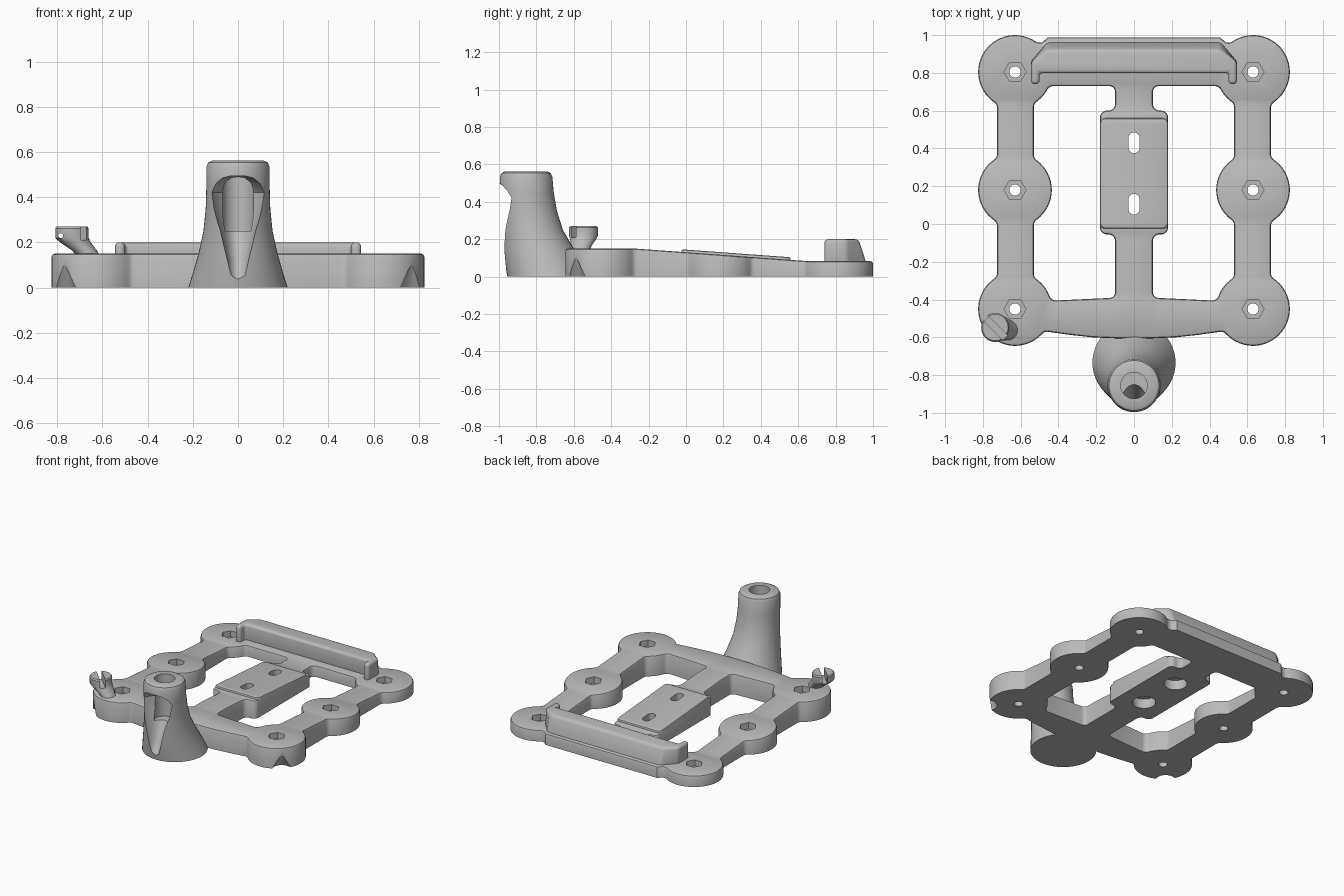
import bpy, bmesh, math
from math import sqrt, pi, cos, sin, atan2
from mathutils import Vector

cube = bpy.data.objects.get("Cube")
if cube:
    bpy.data.objects.remove(cube)

grey = bpy.data.materials.new("plain_grey")
grey.use_nodes = True
grey.diffuse_color = (0.5, 0.5, 0.5, 1)
grey.node_tree.nodes["Principled BSDF"].inputs["Base Color"].default_value = (0.5, 0.5, 0.5, 1)

SLOPE_START, SLOPE_END, HIGH, LOW = -0.27, 0.65, 0.15, 0.083
LOBE_X, LOBE_R = 0.63, 0.195
LOBE_YS = (-0.45, 0.18, 0.805)


def height(y):
    t = min(max((y - SLOPE_START) / (SLOPE_END - SLOPE_START), 0), 1)
    return HIGH + (LOW - HIGH) * t


def arc(c, r, a0, a1, n):
    return [(c[0] + r * cos(a0 + (a1 - a0) * i / n), c[1] + r * sin(a0 + (a1 - a0) * i / n), 0)
            for i in range(n + 1)]


def lobe(cy, first, second, ccw):
    """Round lobe joined by small fillets to the two bar edges (along, normal, offset)."""
    c, parts, r = Vector((LOBE_X, cy)), [], 0.035
    for u, n, d in (first, second):
        u, n = Vector(u), Vector(n)
        f = c + n * (d + r) + u * sqrt((LOBE_R + r) ** 2 - (d + r) ** 2)
        a0, back = atan2(-n.y, -n.x), c - f
        a1 = atan2(back.y, back.x)
        a1 = a0 + (a1 - a0 + pi) % (2 * pi) - pi
        parts.append((arc(f, r, a0, a1, 4), atan2(-back.y, -back.x)))
    (in_pts, a), (out_pts, b) = parts
    sweep = (b - a) % (2 * pi) if ccw else -((a - b) % (2 * pi))
    middle = arc(c, LOBE_R, a, a + sweep, max(8, int(abs(sweep) * 9)))
    return in_pts + middle[1:-1] + out_pts[::-1]


def rounded(items):
    """Replace each corner that has a radius by an arc."""
    out = []
    for i, (x, y, r) in enumerate(items):
        p = Vector((x, y))
        if not r:
            out.append(p)
            continue
        a = (Vector(items[i - 1][:2]) - p).normalized()
        b = (Vector(items[(i + 1) % len(items)][:2]) - p).normalized()
        half = a.angle(b) / 2
        a, b = p + a * r / math.tan(half), p + b * r / math.tan(half)
        mid = p + ((a + b) / 2 - p).normalized() * r / sin(half)
        s, e = atan2(*(a - mid).yx), atan2(*(b - mid).yx)
        e = s + (e - s + pi) % (2 * pi) - pi
        out += [Vector(q[:2]) for q in arc(mid, r, s, e, 5)]
    return out


def mirrored(pts):
    return [Vector((-p.x, p.y)) for p in reversed(pts)]


def finish(name, bm):
    bmesh.ops.recalc_face_normals(bm, faces=bm.faces)
    mesh = bpy.data.meshes.new(name)
    bm.to_mesh(mesh)
    bm.free()
    ob = bpy.data.objects.new(name, mesh)
    bpy.context.collection.objects.link(ob)
    mesh.materials.append(grey)
    return ob


def prism(name, loops, lift=0.0, base=0.0, b=0.014):
    """Plate with a sloping top and a rounded upper edge."""
    bm, rims = bmesh.new(), ([], [])
    for pts, sign in loops:
        n, rings = len(pts), []
        for off, z in ((0, base), (0, 1 - b), (b * 0.3, 1 - b * 0.3), (b, 1)):
            ring = []
            for i, p in enumerate(pts):
                t = (p - pts[i - 1]).normalized() + (pts[(i + 1) % n] - p).normalized()
                t.normalize()
                q = p + Vector((-t.y, t.x)) * off * sign
                ring.append(bm.verts.new((q.x, q.y, z)))
            rings.append(ring)
        for lo, hi in zip(rings, rings[1:]):
            for i in range(n):
                bm.faces.new((lo[i - 1], lo[i], hi[i], hi[i - 1]))
        for rim, ring in zip(rims, (rings[0], rings[-1])):
            rim += [bm.edges.get((ring[i - 1], ring[i])) for i in range(n)]
    for rim in rims:
        bmesh.ops.triangle_fill(bm, use_beauty=True, edges=rim)
    for y in (SLOPE_START, SLOPE_END):
        bmesh.ops.bisect_plane(bm, geom=bm.verts[:] + bm.edges[:] + bm.faces[:],
                               plane_co=(0, y, 0), plane_no=(0, 1, 0))
    for v in bm.verts:
        if v.co.z > 0.5:
            v.co.z += height(v.co.y) + lift - 1
    return finish(name, bm)


def loft(name, rings, n=48):
    """Skin through ellipses (x, y, z, rx, ry), closed at both ends."""
    bm = bmesh.new()
    rows = [[bm.verts.new((x + rx * cos(2 * pi * i / n), y + ry * sin(2 * pi * i / n), z))
             for i in range(n)] for x, y, z, rx, ry in rings]
    for lo, hi in zip(rows, rows[1:]):
        for i in range(n):
            bm.faces.new((lo[i - 1], lo[i], hi[i], hi[i - 1]))
    bm.faces.new(rows[0])
    bm.faces.new(rows[-1])
    return finish(name, bm)


def cylinder(x, y, z0, z1, r0, r1=None, n=32, turn=0.0):
    bpy.ops.mesh.primitive_cone_add(vertices=n, radius1=r0, radius2=r0 if r1 is None else r1,
                                    depth=z1 - z0, location=(x, y, (z0 + z1) / 2),
                                    rotation=(0, 0, turn))
    return bpy.context.object


def apply(ob, mod):
    bpy.context.view_layer.objects.active = ob
    bpy.ops.object.modifier_apply(modifier=mod.name)


def cut(targets, cutter):
    cutter.hide_render = True
    for ob in targets:
        mod = ob.modifiers.new("cut", "BOOLEAN")
        mod.operation, mod.solver, mod.object = "DIFFERENCE", "EXACT", cutter
        apply(ob, mod)
    bpy.data.objects.remove(cutter)


# Frame outline: bar edges as (direction along bar, outward normal, offset from lobe centre)
UP, DOWN, IN, OUT = (0, 1), (0, -1), (-1, 0), (1, 0)
front, middle, back = LOBE_YS
side_up, side_down = (UP, OUT, 0.095), (DOWN, OUT, 0.095)
half = [(0.1, -0.605, 0), (0.22, -0.6, 0), (0.34, -0.587, 0)]
half += lobe(front, (IN, DOWN, 0.12), side_up, True)
half += lobe(middle, side_down, side_up, True)
half += lobe(back, side_down, (IN, UP, 0.155), True)
half += [(0.485, 0.962, 0), (0.455, 0.988, 0)]
half = rounded(half)
inner_up, inner_down = (UP, IN, 0.1), (DOWN, IN, 0.1)
window = [(0.1, 0.73, 0.03), (0.1, 0.6, 0.035), (0.18, 0.6, 0.035), (0.18, -0.055, 0.035),
          (0.1, -0.055, 0.035), (0.1, -0.39, 0.03)]
window += lobe(front, (IN, UP, 0.045), inner_up, False)
window += lobe(middle, inner_down, inner_up, False)
window += lobe(back, inner_down, (IN, DOWN, 0.075), False)
window = rounded(window)
frame = prism("frame", [(half + mirrored(half), 1), (window, -1), (mirrored(window), -1)])

# Raised centre pad
pad_loop = rounded([(0.18, -0.025, 0.03), (0.18, 0.56, 0.03), (-0.18, 0.56, 0.03), (-0.18, -0.025, 0.03)])
pad = prism("centre_pad", [(pad_loop, 1)], lift=0.014, base=0.03, b=0.01)

# Nut pockets, screw holes and foot notches
for side in (-1, 1):
    for y in LOBE_YS:
        top = height(y)
        cut([frame], cylinder(side * LOBE_X, y, top - 0.045, top + 0.1, 0.058, n=6, turn=pi / 6))
        cut([frame], cylinder(side * LOBE_X, y, -0.1, 0.3, 0.03))
    cut([frame], cylinder(side * 0.775, -0.595, -0.02, 0.105, 0.075, 0.006))

# Slots through the pad with round recesses underneath
for y in (0.105, 0.43):
    slot = rounded([(s * 0.03, y + t * 0.055, 0.0299) for s, t in ((1, -1), (1, 1), (-1, 1), (-1, -1))])
    cut([frame, pad], prism("slot_cutter", [(slot, 1)], lift=0.2, base=-0.1, b=0.001))
    cut([frame, pad], cylinder(0, y, -0.1, 0.07, 0.078))

# Column with a bore from the top that opens into a front chute
column = loft("column", [(0, cy, z, rx, ry) for z, cy, rx, ry in (
    (0, -0.735, 0.22, 0.22), (0.08, -0.765, 0.195, 0.205), (0.15, -0.79, 0.175, 0.19),
    (0.25, -0.823, 0.153, 0.165), (0.35, -0.842, 0.143, 0.152), (0.45, -0.852, 0.14, 0.145),
    (0.535, -0.855, 0.14, 0.14), (0.553, -0.855, 0.132, 0.132), (0.562, -0.855, 0.115, 0.115))])
cut([column], loft("chute_cutter", [(0, -1, z, rx, ry) for z, rx, ry in (
    (0.035, 0.02, 0.035), (0.055, 0.04, 0.055), (0.12, 0.05, 0.085), (0.25, 0.08, 0.15),
    (0.34, 0.11, 0.17), (0.42, 0.128, 0.16), (0.46, 0.105, 0.13), (0.485, 0.07, 0.09),
    (0.495, 0.03, 0.05))]))
cut([column], cylinder(0, -0.855, 0.25, 0.7, 0.07))

# Back rest with short hooked ends
bm = bmesh.new()
right = [(0.5, 0.8), (0.5, 0.74), (0.545, 0.74), (0.545, 0.86), (0.46, 0.968)]
outline = right + [(-x, y) for x, y in reversed(right)]
low = [bm.verts.new((x, y, 0.06)) for x, y in outline]
high = [bm.verts.new((x, y - (0.045 if y > 0.9 else 0), 0.2)) for x, y in outline]
for i in range(len(outline)):
    bm.faces.new((low[i - 1], low[i], high[i], high[i - 1]))
bm.faces.new(low)
bm.faces.new(high)
rest = finish("back_rest", bm)
bevel = rest.modifiers.new("round", "BEVEL")
bevel.width, bevel.segments, bevel.limit_method = 0.02, 4, "ANGLE"
apply(rest, bevel)

# Leaning slotted post on the front right lobe
post = loft("slotted_post", [
    (-0.655, -0.565, 0.13, 0.05, 0.05), (-0.68, -0.56, 0.165, 0.055, 0.055),
    (-0.72, -0.55, 0.2, 0.068, 0.07), (-0.735, -0.548, 0.22, 0.074, 0.077),
    (-0.735, -0.548, 0.262, 0.074, 0.077), (-0.735, -0.548, 0.27, 0.068, 0.07)], 32)
bpy.ops.mesh.primitive_cube_add(size=1, location=(-0.735, -0.548, 0.255), rotation=(0, 0, -pi / 4))
bpy.context.object.scale = (0.3, 0.035, 0.09)
bpy.context.view_layer.update()
cut([post], bpy.context.object)
bpy.ops.mesh.primitive_cylinder_add(vertices=12, radius=0.011, depth=0.3,
                                    location=(-0.785, -0.548, 0.23), rotation=(pi / 2, 0, 0))
cut([post], bpy.context.object)

# Smooth round surfaces, keep hard edges
bpy.ops.object.select_all(action="DESELECT")
for ob in (frame, pad, column, rest, post):
    ob.select_set(True)
bpy.context.view_layer.objects.active = frame
bpy.ops.object.shade_smooth_by_angle(angle=math.radians(32))
